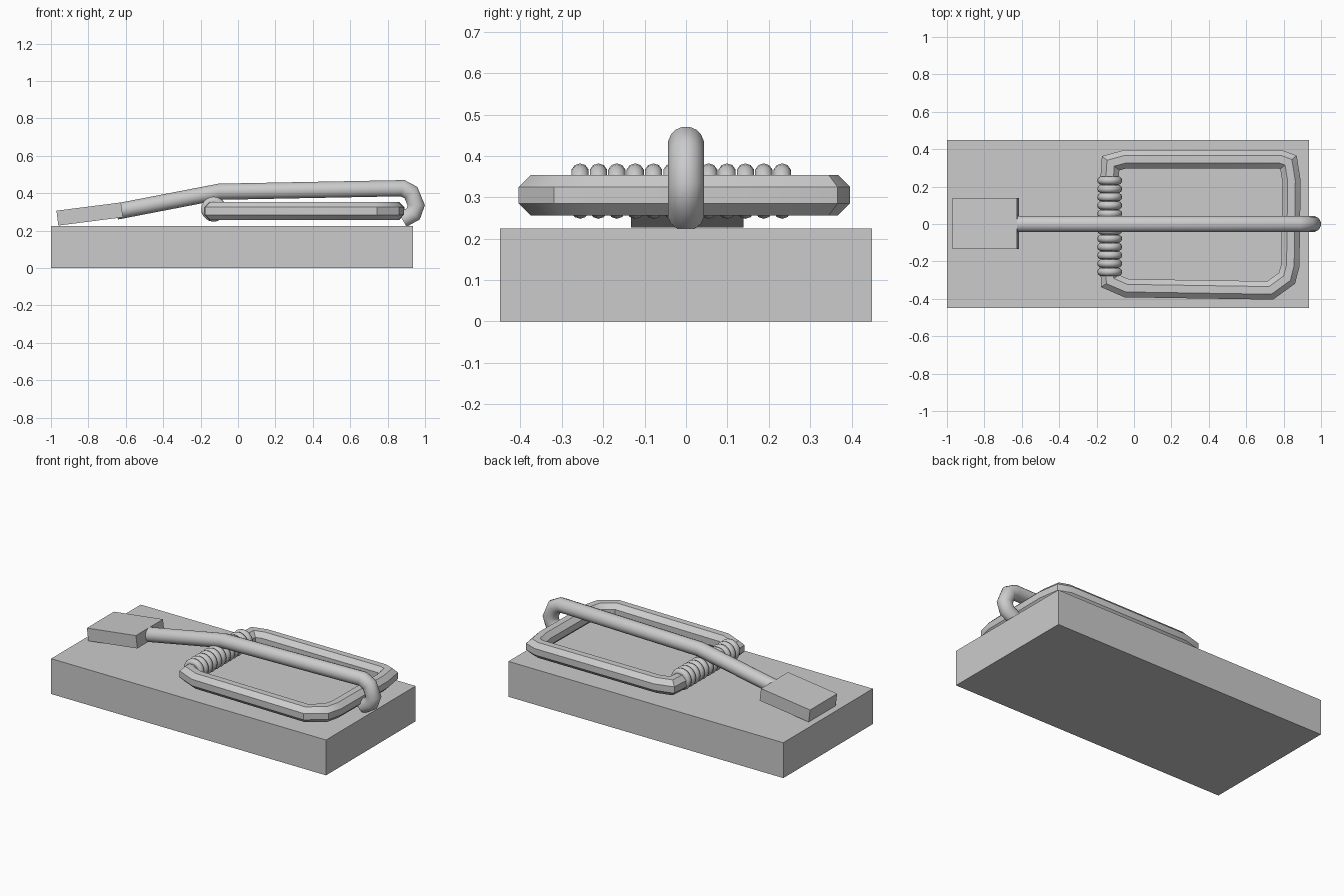
import bpy, bmesh, math
from mathutils import Vector

if "Cube" in bpy.data.objects:
    bpy.data.objects.remove(bpy.data.objects["Cube"])


def box(name, center, size, tilt=0.0):
    bpy.ops.mesh.primitive_cube_add(size=1, location=center, rotation=(0, tilt, 0))
    ob = bpy.context.object
    ob.name = name
    ob.scale = size
    return ob


def sweep(name, pts, normal, radius, sides, closed=False, smooth_angle=30):
    """Mitred tube along a planar path."""
    pts = [Vector(p) for p in pts]
    normal = Vector(normal)
    n = len(pts)
    bm = bmesh.new()
    rings = []
    for i, p in enumerate(pts):
        a = (p - pts[i - 1]).normalized() if closed or i > 0 else None
        b = (pts[(i + 1) % n] - p).normalized() if closed or i < n - 1 else None
        a, b = a or b, b or a
        t = (a + b).normalized()
        side = normal.cross(t) / max(t.dot(a), 0.5)
        ring = []
        for k in range(sides):
            ang = 2 * math.pi * (k + 0.5) / sides
            ring.append(bm.verts.new(p + radius * (math.cos(ang) * side + math.sin(ang) * normal)))
        rings.append(ring)
    for i in range(n if closed else n - 1):
        r, s = rings[i], rings[(i + 1) % n]
        for k in range(sides):
            m = (k + 1) % sides
            bm.faces.new((r[k], r[m], s[m], s[k]))
    if not closed:
        bm.faces.new(rings[0])
        bm.faces.new(rings[-1])
    bmesh.ops.recalc_face_normals(bm, faces=bm.faces[:])
    me = bpy.data.meshes.new(name)
    bm.to_mesh(me)
    bm.free()
    ob = bpy.data.objects.new(name, me)
    bpy.context.collection.objects.link(ob)
    bpy.ops.object.select_all(action='DESELECT')
    ob.select_set(True)
    bpy.context.view_layer.objects.active = ob
    bpy.ops.object.shade_smooth_by_angle(angle=math.radians(smooth_angle))
    return ob


# Wooden base and tilted bait pedal
box("base_board", (-0.0325, 0, 0.1125), (1.935, 0.9, 0.225))
box("bait_pedal", (-0.793, 0.003, 0.289), (0.348, 0.272, 0.08), -math.radians(7.3))

# Snap frame, a bent wire loop lying flat
frame = [(-0.13, 0.25), (-0.125, 0.325), (-0.045, 0.347), (0.78, 0.347),
         (0.826, 0.33), (0.842, 0.23), (0.836, -0.22), (0.818, -0.29),
         (0.728, -0.355), (-0.04, -0.343), (-0.128, -0.305), (-0.13, -0.25)]
sweep("snap_frame", [(x, y, 0.305) for x, y in frame], (0, 0, 1), 0.053, 8, True)

# Holding bar with hooked end
bar = [(-0.65, 0.302), (-0.1, 0.408), (0.88, 0.427), (0.925, 0.403),
       (0.953, 0.335), (0.937, 0.29), (0.88, 0.258)]
sweep("holding_bar", [(x, 0, z) for x, z in bar], (0, 1, 0), 0.044, 16, False, 60)

# Spring coil rings
for i in range(12):
    bpy.ops.mesh.primitive_torus_add(
        location=(-0.13, -0.256 + i * 0.0444, 0.315), rotation=(math.pi / 2, 0, 0),
        major_radius=0.045, minor_radius=0.022, major_segments=20, minor_segments=10)
    bpy.context.object.name = f"spring_coil_{i + 1}"
    bpy.ops.object.shade_smooth_by_angle(angle=math.radians(60))
